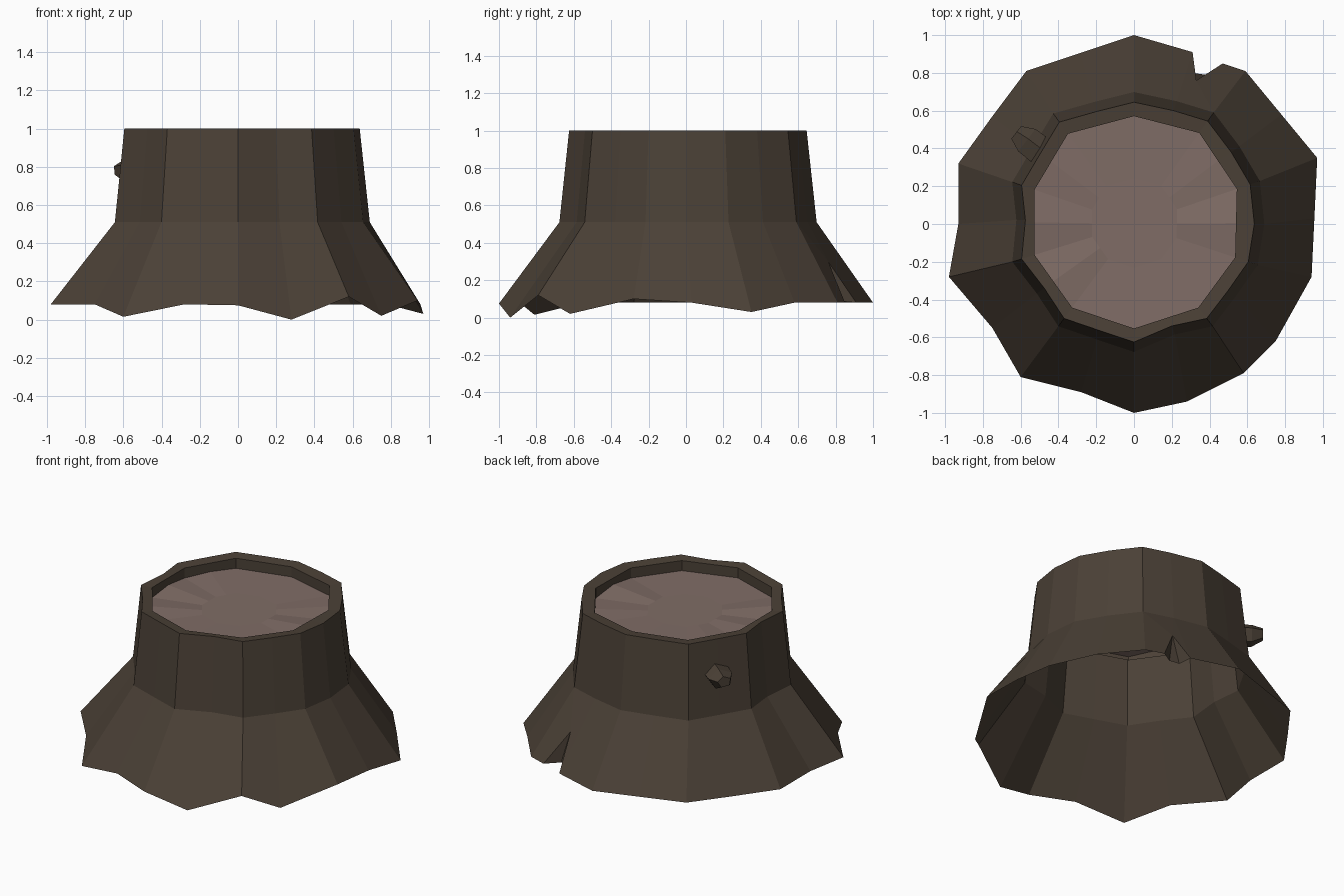
import bpy, math
from mathutils import Vector

if "Cube" in bpy.data.objects:
    bpy.data.objects.remove(bpy.data.objects["Cube"])


def material(name, rgb):
    m = bpy.data.materials.new(name)
    m.diffuse_color = (*rgb, 1)
    m.use_nodes = True
    m.node_tree.nodes["Principled BSDF"].inputs["Base Color"].default_value = m.diffuse_color
    return m


def add_mesh(name, verts, faces, mat):
    me = bpy.data.meshes.new(name)
    me.from_pydata(verts, [], faces)
    me.materials.append(mat)
    ob = bpy.data.objects.new(name, me)
    bpy.context.collection.objects.link(ob)
    return ob


def loft(n, rings):
    """Quads joining successive rings of n vertices."""
    return [(r * n + i, r * n + (i + 1) % n, (r + 1) * n + (i + 1) % n, (r + 1) * n + i)
            for r in range(rings - 1) for i in range(n)]


bark = material("bark", (0.070, 0.052, 0.037))
wood = material("cut_wood", (0.215, 0.152, 0.133))

# Outlines run clockwise from the back (+y), 20 columns
rim_xy = [(0, .645), (.21, .60), (.39, .545), (.515, .38), (.615, .21),
          (.637, 0), (.605, -.20), (.50, -.35), (.385, -.50), (.20, -.54),
          (0, -.625), (-.18, -.565), (-.37, -.50), (-.475, -.34), (-.595, -.185),
          (-.575, .02), (-.595, .205), (-.495, .375), (-.395, .54), (-.20, .595)]
base = [(0, 1.0, .08), (.31, .91, .08), (.59, .81, .08), (.78, .58, .08), (.97, .35, .03),
        (.955, .03, .08), (.94, -.28, .10), (.75, -.62, .02), (.58, -.79, .12), (.28, -.94, 0),
        (0, -1.0, .075), (-.28, -.89, .08), (-.60, -.81, .015), (-.75, -.55, .08), (-.98, -.28, .08),
        (-.93, 0, .08), (-.93, .32, .08), (-.75, .57, .08), (-.57, .81, .08), (-.285, .905, .08)]
N = 20

# Inner lip is a plain ten-sided outline
lip = []
for i in range(N):
    if i % 2 == 0:
        p = Vector(rim_xy[i])
    else:
        p = (Vector(rim_xy[i - 1]) + Vector(rim_xy[(i + 1) % N])) / 2
    lip.append(p * 0.885)

# Bark shell: inner wall, flat rim, upper trunk, flared open skirt
verts = [(p.x, p.y, .90) for p in lip]
verts += [(p.x, p.y, .993) for p in lip]
verts += [(x, y, 1.0) for x, y in rim_xy]
verts += [(x * 1.083, y * 1.083, .51) for x, y in rim_xy]
verts += base
faces = loft(N, 5)

# Split in the skirt at the back: one panel replaced by a folded notch
L, R, mL, mR = 4 * N + 1, 4 * N + 2, 3 * N + 1, 3 * N + 2
faces.remove((mL, mR, R, L))
apex = len(verts)
verts += [(.33, .76, .30), (.31, .80, .09), (.38, .79, .09), (.47, .85, .08)]
inL, inR, edge = apex + 1, apex + 2, apex + 3
faces += [(mL, apex, L), (mL, mR, apex), (mR, R, edge, apex),
          (apex, inL, L), (apex, inR, inL), (apex, edge, inR)]
add_mesh("bark_shell", verts, faces, bark)

# Cut wood surface, slightly uneven around a flat heart
bumps = {5: .025, 13: .02, 15: .02, 3: .01, 17: .01}
outer = [(p.x, p.y, .925 + bumps.get(i, 0)) for i, p in enumerate(lip)]
heart = [(p.x * .42, p.y * .42, .92) for p in lip]
disc_faces = [f[::-1] for f in loft(N, 2)] + [tuple(range(2 * N - 1, N - 1, -1))]
add_mesh("cut_surface", outer + heart, disc_faces, wood)

# Broken branch stub on the back left
out = Vector((-.79, .61, 0)).normalized()
side = Vector((-out.y, out.x, 0))
up = Vector((0, 0, 1))
S = 5
stub = []
for dist, radius, z in ((.54, .085, .775), (.72, .08, .775), (.79, .045, .785)):
    for k in range(S):
        a = math.tau * k / S + .5
        stub.append(out * dist + side * radius * math.cos(a) + up * (z + radius * .85 * math.sin(a)))
stub_faces = [f[::-1] for f in loft(S, 3)]
stub_faces += [tuple(range(S)), tuple(range(3 * S - 1, 2 * S - 1, -1))]
ob = add_mesh("branch_stub", stub, stub_faces, bark)

# Consistent outward normals on the closed stub
import bmesh
bm = bmesh.new()
bm.from_mesh(ob.data)
bmesh.ops.recalc_face_normals(bm, faces=bm.faces)
bm.to_mesh(ob.data)
bm.free()
